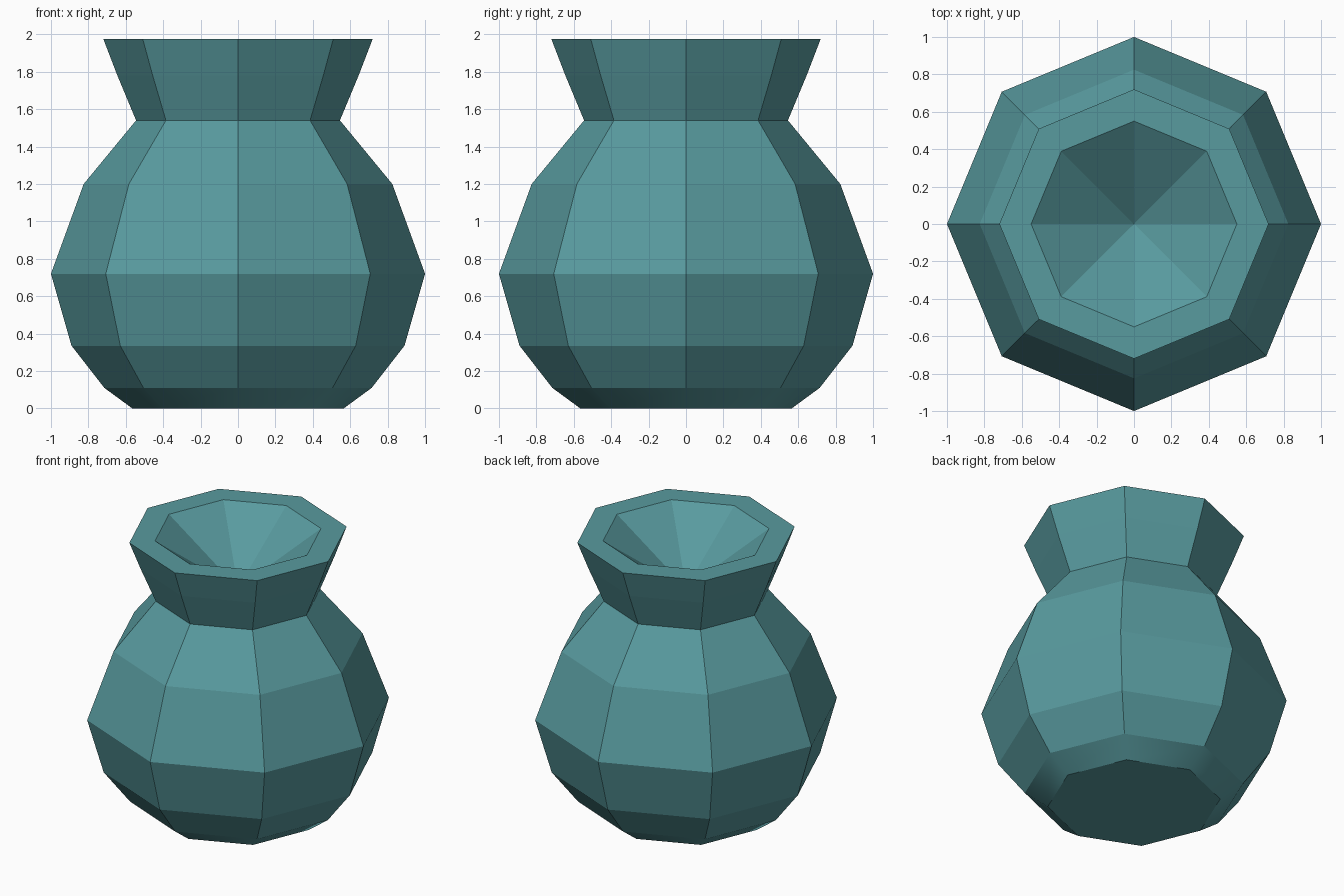
import bpy, bmesh, math

if "Cube" in bpy.data.objects:
    bpy.data.objects.remove(bpy.data.objects["Cube"])

SIDES = 8
# (radius, height) from the foot up to the rim, then the inner lip
PROFILE = [(0.565, 0), (0.715, 0.11), (0.89, 0.335), (1.0, 0.72), (0.825, 1.2),
           (0.545, 1.54), (0.645, 1.78), (0.72, 1.975), (0.55, 1.975)]

glaze = bpy.data.materials.new("teal glaze")
glaze.diffuse_color = (0.098, 0.325, 0.345, 1)
glaze.use_nodes = True
glaze.node_tree.nodes["Principled BSDF"].inputs["Base Color"].default_value = glaze.diffuse_color

bm = bmesh.new()
rings = [[bm.verts.new((r * math.cos(2 * math.pi * i / SIDES),
                        r * math.sin(2 * math.pi * i / SIDES), z))
          for i in range(SIDES)] for r, z in PROFILE]

# Outer walls and flat rim; only the foot bevel is smooth
for level, (low, high) in enumerate(zip(rings, rings[1:])):
    for i in range(SIDES):
        j = (i + 1) % SIDES
        face = bm.faces.new((low[i], low[j], high[j], high[i]))
        face.smooth = level == 0

# Flat base
bm.faces.new(rings[0][::-1])

# Shallow conical bowl inside the mouth
apex = bm.verts.new((0, 0, 1.59))
for i in range(SIDES):
    bm.faces.new((rings[-1][i], rings[-1][(i + 1) % SIDES], apex))

mesh = bpy.data.meshes.new("vase")
bm.to_mesh(mesh)
bm.free()
mesh.materials.append(glaze)
bpy.context.collection.objects.link(bpy.data.objects.new("vase", mesh))
